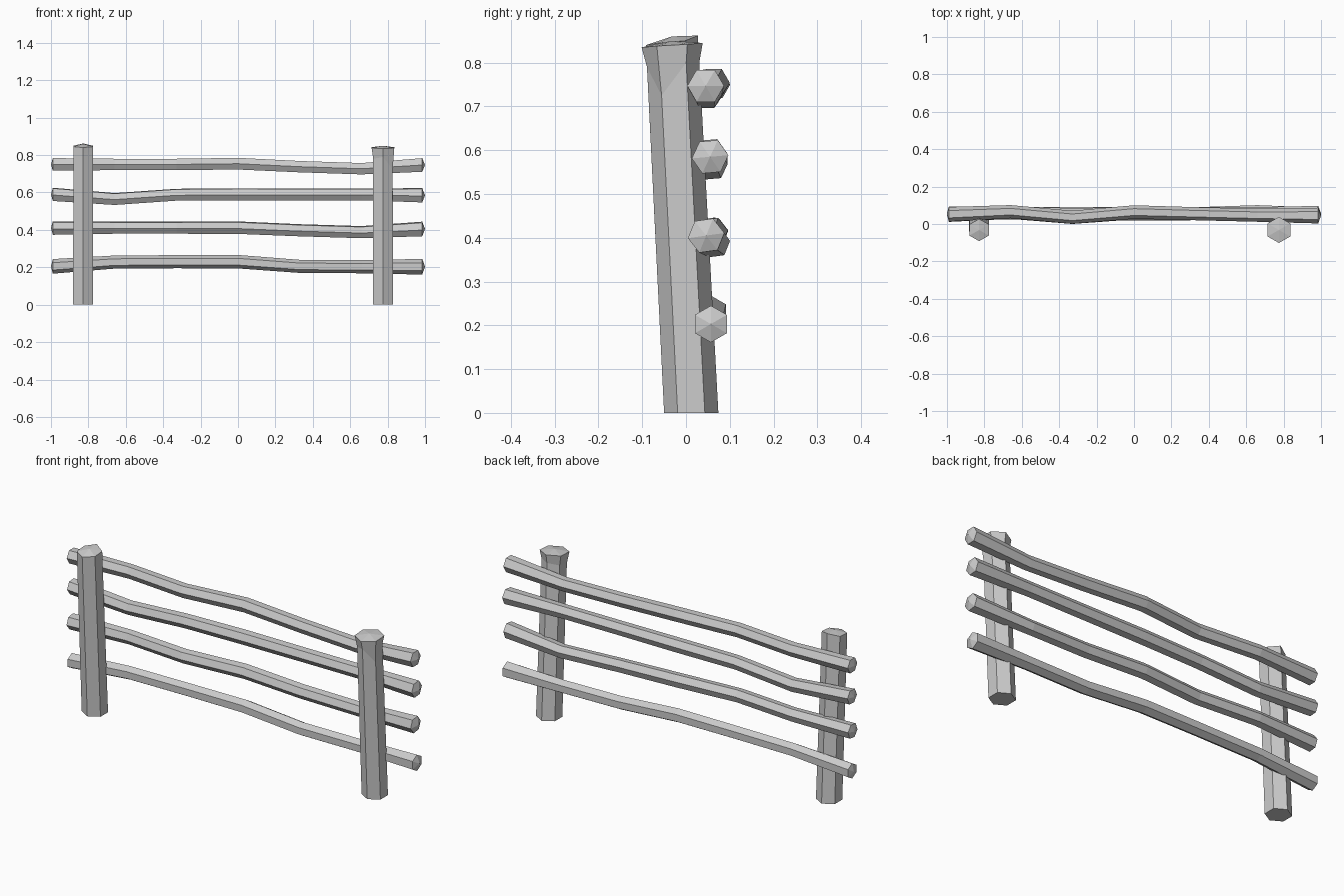
import bpy, bmesh
from math import sin, cos, radians
from mathutils import Vector

if "Cube" in bpy.data.objects:
    bpy.data.objects.remove(bpy.data.objects["Cube"])


def skin(name, rings, start, end):
    """Join six-sided rings into a closed log, with a pointed fan at both ends."""
    bm = bmesh.new()
    loops = [[bm.verts.new(p) for p in ring] for ring in rings]
    for a, b in zip(loops, loops[1:]):
        for i in range(6):
            j = (i + 1) % 6
            bm.faces.new((a[i], a[j], b[j], b[i]))
    for loop, tip in ((loops[0], start), (loops[-1], end)):
        v = bm.verts.new(tip)
        for i in range(6):
            bm.faces.new((loop[i], loop[(i + 1) % 6], v))
    bmesh.ops.recalc_face_normals(bm, faces=bm.faces)
    mesh = bpy.data.meshes.new(name)
    bm.to_mesh(mesh)
    bm.free()
    obj = bpy.data.objects.new(name, mesh)
    bpy.context.collection.objects.link(obj)


def post(name, x, shoulder, rim, rim_r, tip):
    """Leaning hexagonal post: base, uneven shoulder, battered rim and apex."""
    def ring(heights, r):
        pts = []
        for k, z in enumerate(heights):
            a = radians(-90 + 60 * k)
            pts.append((x + r * cos(a), 0.012 - 0.052 * z + r * sin(a), z))
        return pts
    skin(name, [ring([0] * 6, 0.062), ring(shoulder, 0.06), ring(rim, rim_r)],
         (x, 0.012, 0), (x, -0.032, tip))


def rail(name, roll, ys, zs):
    """Crooked hexagonal rail, slightly thicker at its cut ends."""
    xs = [-0.99, -0.66, -0.33, 0, 0.33, 0.66, 0.985]
    radii = [0.039, 0.035, 0.035, 0.036, 0.035, 0.035, 0.042]
    rings = []
    for x, y, z, r in zip(xs, ys, zs, radii):
        rings.append([(x, y + r * cos(radians(roll + 60 * k)),
                       z + r * sin(radians(roll + 60 * k))) for k in range(6)])
    skin(name, rings, (-1, ys[0], zs[0]), (1, ys[-1], zs[-1]))


# Posts
post("left_post", -0.828, [0.81, 0.82, 0.80, 0.79, 0.81, 0.82],
     [0.84, 0.845, 0.85, 0.862, 0.85, 0.845], 0.06, 0.86)
post("right_post", 0.775, [0.79, 0.725, 0.80, 0.80, 0.79, 0.78],
     [0.835, 0.838, 0.842, 0.845, 0.842, 0.838], 0.07, 0.85)

# Rails, bottom to top
rail("bottom_rail", 30, [0.055, 0.06, 0.06, 0.06, 0.055, 0.06, 0.057],
     [0.205, 0.228, 0.23, 0.23, 0.205, 0.203, 0.203])
rail("lower_middle_rail", 8, [0.05, 0.062, 0.035, 0.06, 0.055, 0.066, 0.046],
     [0.41, 0.412, 0.412, 0.412, 0.398, 0.388, 0.405])
rail("upper_middle_rail", 5, [0.055, 0.06, 0.05, 0.055, 0.055, 0.055, 0.055],
     [0.59, 0.565, 0.588, 0.59, 0.59, 0.59, 0.585])
rail("top_rail", 0, [0.052, 0.066, 0.036, 0.064, 0.055, 0.047, 0.045],
     [0.75, 0.75, 0.75, 0.754, 0.738, 0.727, 0.747])
